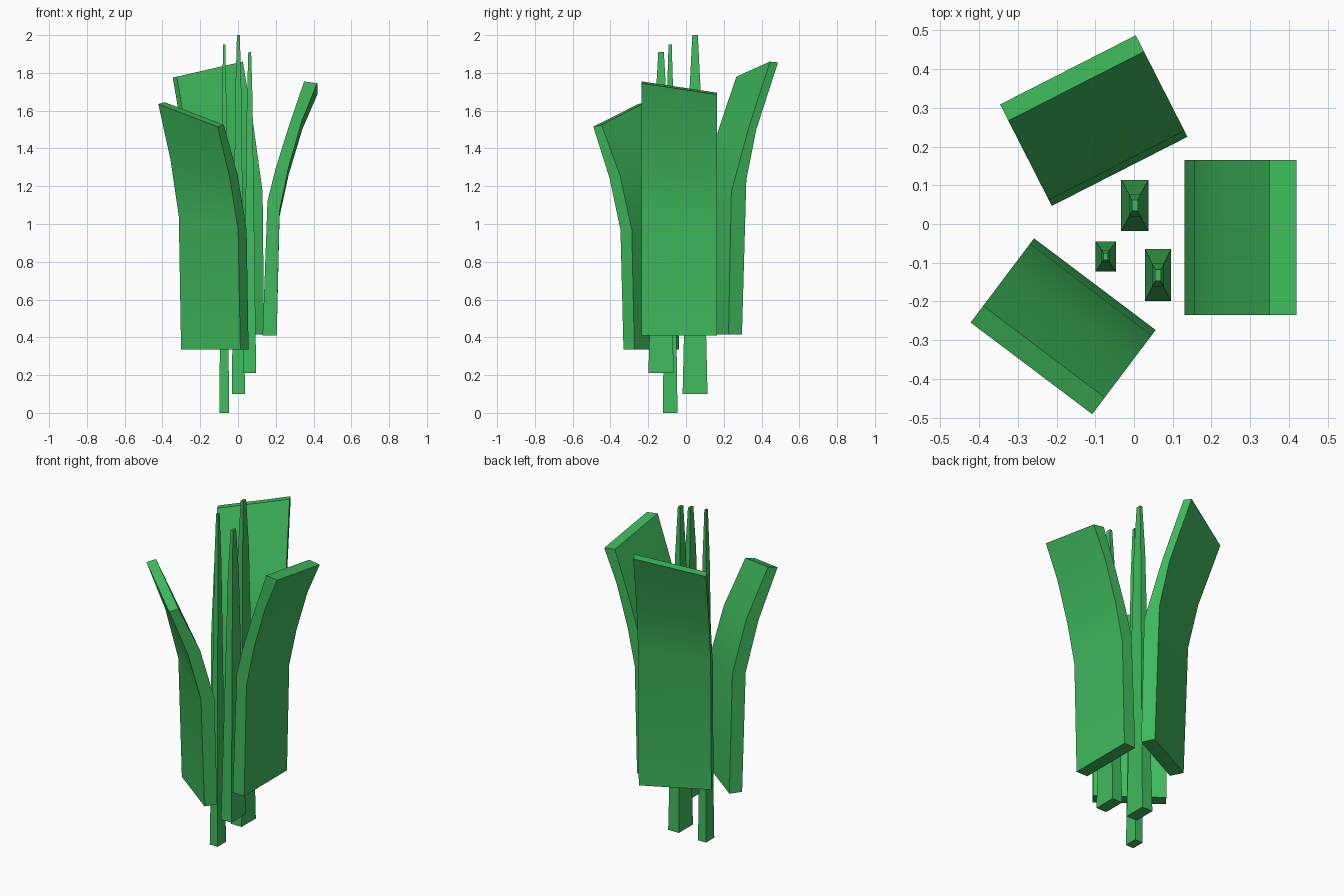
import bpy
import math
from mathutils import Vector

if "Cube" in bpy.data.objects:
    bpy.data.objects.remove(bpy.data.objects["Cube"])

green = bpy.data.materials.new("leaf_green")
green.diffuse_color = (0.05, 0.5, 0.11, 1)
green.use_nodes = True
green.node_tree.nodes["Principled BSDF"].inputs["Base Color"].default_value = green.diffuse_color


def loft(name, rings):
    """Skin four-cornered rings from bottom to top and cap both ends."""
    verts = [p for ring in rings for p in ring]
    faces = [(3, 2, 1, 0)]
    for r in range(len(rings) - 1):
        a = r * 4
        for i in range(4):
            j = (i + 1) % 4
            faces.append((a + i, a + j, a + 4 + j, a + 4 + i))
    n = len(verts)
    faces.append((n - 4, n - 3, n - 2, n - 1))
    mesh = bpy.data.meshes.new(name)
    mesh.from_pydata(verts, [], faces)
    mesh.materials.append(green)
    obj = bpy.data.objects.new(name, mesh)
    bpy.context.collection.objects.link(obj)
    bpy.ops.object.select_all(action='DESELECT')
    obj.select_set(True)
    bpy.context.view_layer.objects.active = obj
    bpy.ops.object.shade_smooth_by_angle(angle=math.radians(30))
    return obj


def blade(name, corner, angle, width, profile):
    """Wide leaf bending outwards; profile rows: inner d, z, outer d, z, drop."""
    a = math.radians(angle)
    out = Vector((math.cos(a), math.sin(a), 0))
    side = Vector((-math.sin(a), math.cos(a), 0)) * width
    base = Vector((corner[0], corner[1], 0))
    rings = []
    for di, zi, do, zo, drop in profile:
        up_i, up_o = Vector((0, 0, zi)), Vector((0, 0, zo))
        low = side - Vector((0, 0, drop))
        inner, outer = base + out * di + up_i, base + out * do + up_o
        rings.append([inner, outer, outer + low, inner + low])
    loft(name, rings)


def stalk(name, cx, cy, hx, hy, z0, z1):
    """Thin inner shoot tapering to a small tip."""
    rings = []
    for t, s in ((0, 1), (0.6, 0.6), (0.85, 0.44), (1, 0.22)):
        z = z0 + (z1 - z0) * t
        rings.append([(cx + sx * hx * s, cy + sy * hy * s, z)
                      for sx, sy in ((-1, -1), (1, -1), (1, 1), (-1, 1))])
    loft(name, rings)


# Outer leaves
blade("right_leaf", (0.13, -0.235), 0, 0.40, [
    (0, 0.41, 0.075, 0.41, 0),
    (0.026, 1.12, 0.09, 1.07, 0.03),
    (0.068, 1.29, 0.138, 1.30, 0.04),
    (0.14, 1.52, 0.21, 1.55, 0.05),
    (0.22, 1.755, 0.29, 1.745, 0.06)])
blade("back_leaf", (0.138, 0.225), 117, 0.393, [
    (0, 0.415, 0.08, 0.415, 0),
    (0.017, 1.17, 0.106, 1.235, 0.05),
    (0.12, 1.51, 0.165, 1.50, 0.065),
    (0.247, 1.86, 0.294, 1.855, 0.08)])
blade("front_leaf", (-0.258, -0.037), 233, 0.393, [
    (0, 0.335, 0.072, 0.335, 0),
    (0.017, 1.04, 0.092, 1.04, 0.07),
    (0.096, 1.355, 0.165, 1.34, 0.095),
    (0.218, 1.645, 0.272, 1.635, 0.12)])

# Inner stalks
stalk("middle_stalk", 0.002, 0.048, 0.035, 0.066, 0.10, 2.0)
stalk("left_stalk", -0.073, -0.084, 0.026, 0.039, 0.0, 1.95)
stalk("right_stalk", 0.062, -0.132, 0.034, 0.067, 0.21, 1.91)
